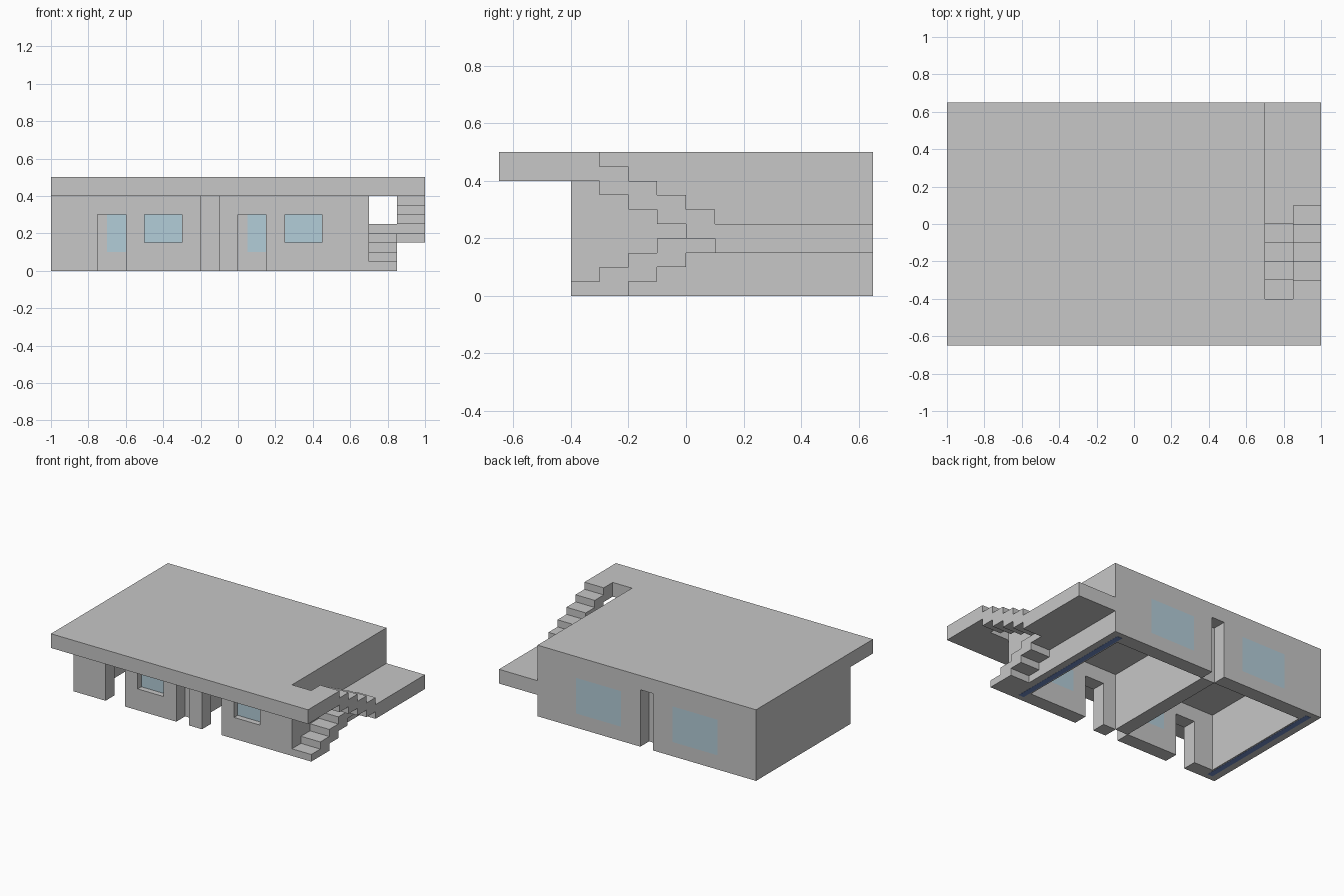
import bpy, bmesh

if "Cube" in bpy.data.objects:
    bpy.data.objects.remove(bpy.data.objects["Cube"])


def material(name, rgb):
    m = bpy.data.materials.new(name)
    m.diffuse_color = (*rgb, 1)
    m.use_nodes = True
    m.node_tree.nodes["Principled BSDF"].inputs["Base Color"].default_value = m.diffuse_color
    return m


CONCRETE = material("grey concrete", (0.57, 0.57, 0.57))
GLASS = material("pale blue glass", (0.45, 0.61, 0.69))
STRIP = material("deep blue strip", (0.16, 0.26, 0.57))


def add_object(name, bm, mat):
    bmesh.ops.recalc_face_normals(bm, faces=bm.faces)
    mesh = bpy.data.meshes.new(name)
    bm.to_mesh(mesh)
    bm.free()
    mesh.materials.append(mat)
    obj = bpy.data.objects.new(name, mesh)
    bpy.context.collection.objects.link(obj)
    return obj


def box(name, x, y, z, mat=CONCRETE):
    bm = bmesh.new()
    bmesh.ops.create_cube(bm, size=1)
    for v in bm.verts:
        v.co = [lo + (c + 0.5) * (hi - lo) for c, (lo, hi) in zip(v.co, (x, y, z))]
    return add_object(name, bm, mat)


def extrude_profile(name, points, x0, x1):
    """Extrude a (y, z) outline along x."""
    bm = bmesh.new()
    face = bm.faces.new([bm.verts.new((x0, y, z)) for y, z in points])
    new = bmesh.ops.extrude_face_region(bm, geom=[face])["geom"]
    moved = [g for g in new if isinstance(g, bmesh.types.BMVert)]
    bmesh.ops.translate(bm, vec=(x1 - x0, 0, 0), verts=moved)
    return add_object(name, bm, CONCRETE)


def cut(target, x, y, z):
    cutter = box("cutter", x, y, z)
    cutter.hide_render = True
    mod = target.modifiers.new("cut", 'BOOLEAN')
    mod.operation, mod.solver, mod.object = 'DIFFERENCE', 'EXACT', cutter
    bpy.context.view_layer.objects.active = target
    bpy.ops.object.modifier_apply(modifier=mod.name)
    bpy.data.objects.remove(cutter)


# House shell with flat roof: carve veranda and stairwell out of a block
house = box("house_shell", (-1, 1), (-0.65, 0.65), (0, 0.5))
cut(house, (-1.1, 1.1), (-0.8, -0.4), (-0.1, 0.4))
cut(house, (0.7, 1.1), (-0.5, 0.8), (-0.1, 0.4))
cut(house, (0.7, 1.1), (-0.3, 0.8), (0.3, 0.6))
cut(house, (0.7, 0.85), (-0.4, -0.2), (0.3, 0.6))

# Two rooms, open below
cut(house, (-0.9, -0.2), (-0.3, 0.55), (-0.1, 0.4))
cut(house, (-0.1, 0.6), (-0.3, 0.55), (-0.1, 0.4))

# Niches at both ends of the dividing wall
cut(house, (-0.2, -0.1), (-0.5, -0.302), (-0.1, 0.4))
cut(house, (-0.2, -0.1), (0.552, 0.75), (-0.1, 0.4))

# Doorways
for x in (-0.75, 0):
    cut(house, (x, x + 0.15), (-0.5, -0.25), (-0.1, 0.3))

# Front windows: recessed glass
for i, x in enumerate((-0.5, 0.25)):
    span, height = (x, x + 0.2), (0.15, 0.3)
    cut(house, span, (-0.5, -0.25), height)
    box(f"front_window_{i + 1}", span, (-0.36, -0.3), height, GLASS)

# Back windows: glass flush with both wall faces
for i, x in enumerate((-0.7, 0.05)):
    span, height = (x, x + 0.35), (0.1, 0.35)
    cut(house, span, (0.5, 0.7), height)
    box(f"back_window_{i + 1}", span, (0.55, 0.65), height, GLASS)

# Thin strips under the outer side walls
for i, x in enumerate((-0.95, 0.61)):
    box(f"base_strip_{i + 1}", (x, x + 0.04), (-0.36, 0.61), (-0.001, 0.004), STRIP)

# Lower flight, rising to the back into the landing
top = [(-0.4, 0)]
for i in range(4):
    z = 0.05 * (i + 1)
    top += [(-0.4 + 0.1 * i, z), (-0.3 + 0.1 * i, z)]
top += [(0, 0.25), (0.65, 0.25)]
under = [(0.65, 0.15), (0, 0.15), (0, 0.1), (-0.1, 0.1), (-0.1, 0.05), (-0.2, 0.05), (-0.2, 0)]
extrude_profile("lower_stairs_and_landing", top + under, 0.7, 0.85)

# Upper flight, rising to the front from the landing to the roof
top = [(0.65, 0.15), (0.65, 0.25)]
under = [(0.1, 0.15)]
for i in range(4):
    y, z = 0.1 - 0.1 * i, 0.25 + 0.05 * i
    top += [(y, z), (y, z + 0.05)]
    under += [(y, z - 0.05), (y - 0.1, z - 0.05)]
top += [(-0.3, 0.45)]
extrude_profile("upper_stairs_and_landing", top + under[::-1], 0.85, 1)
